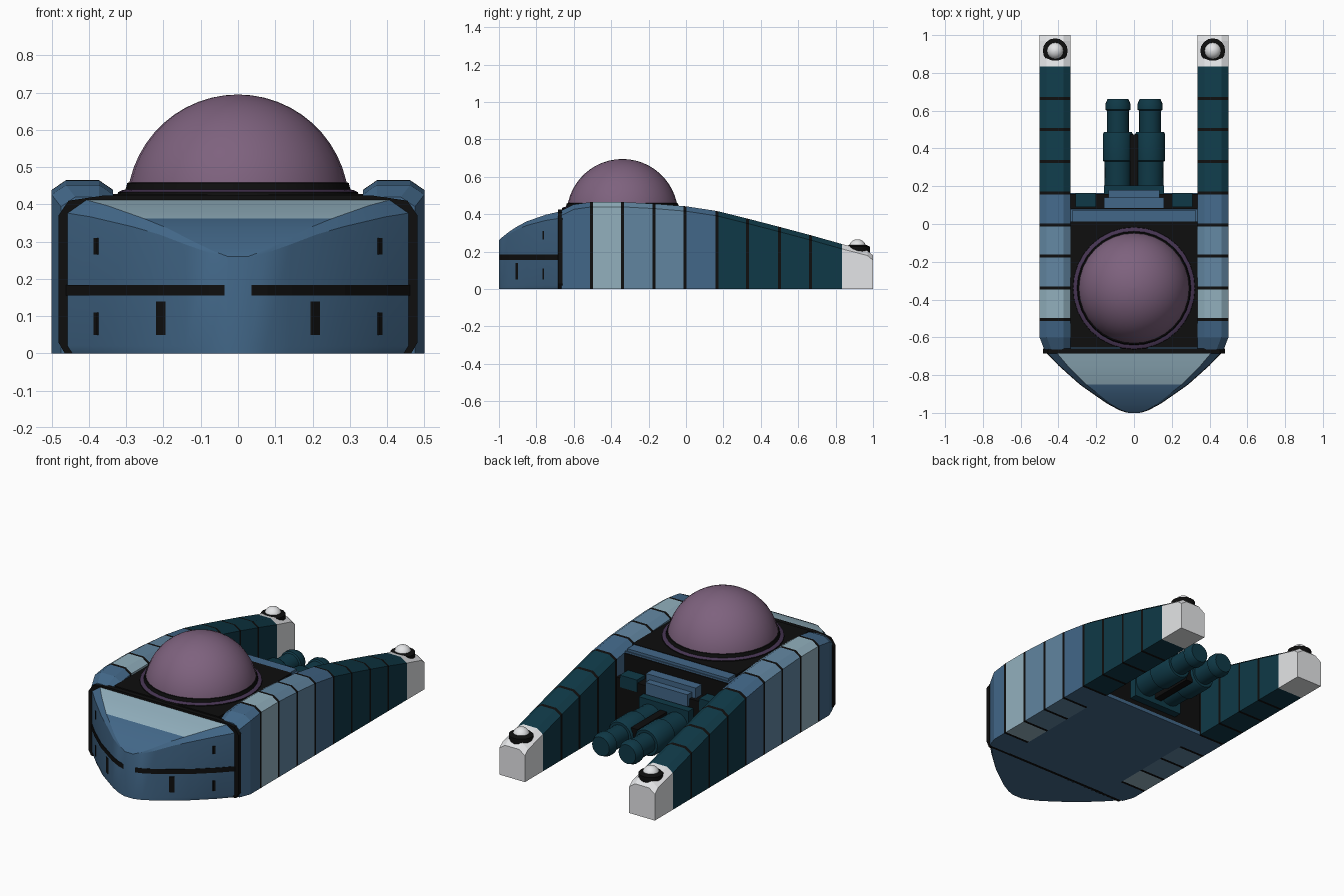
import bpy, bmesh, math
from mathutils import Vector

if "Cube" in bpy.data.objects:
    bpy.data.objects.remove(bpy.data.objects["Cube"])


def material(name, r, g, b):
    lin = [(c / 255 / 12.92) if c < 11 else ((c / 255 + 0.055) / 1.055) ** 2.4 for c in (r, g, b)]
    m = bpy.data.materials.new(name)
    m.diffuse_color = (*lin, 1)
    m.use_nodes = True
    m.node_tree.nodes["Principled BSDF"].inputs["Base Color"].default_value = m.diffuse_color
    return m


MID = material("mid_blue", 66, 103, 136)
SOFT = material("soft_blue", 97, 133, 160)
PALE = material("pale_blue", 146, 176, 190)
TEAL = material("dark_teal", 15, 57, 71)
WHITE = material("white", 228, 229, 231)
PURPLE = material("dome_purple", 126, 98, 126)
PLUM = material("dark_plum", 70, 52, 82)
BLACK = material("black", 14, 14, 14)


def finish(name, bm, mats, smooth=None):
    bmesh.ops.recalc_face_normals(bm, faces=bm.faces)
    me = bpy.data.meshes.new(name)
    bm.to_mesh(me)
    bm.free()
    for m in mats:
        me.materials.append(m)
    ob = bpy.data.objects.new(name, me)
    bpy.context.collection.objects.link(ob)
    if smooth:
        bpy.ops.object.select_all(action='DESELECT')
        ob.select_set(True)
        bpy.context.view_layer.objects.active = ob
        bpy.ops.object.shade_smooth_by_angle(angle=math.radians(smooth))
    return ob


def skin(name, rings, mats, rule=None, smooth=None):
    """Joins equal rings of points, with caps; rule(ring, side) gives the material index."""
    bm = bmesh.new()
    vs = [[bm.verts.new(p) for p in ring] for ring in rings]
    n = len(rings[0])
    for i in range(len(vs) - 1):
        for j in range(n):
            k = (j + 1) % n
            f = bm.faces.new((vs[i][j], vs[i][k], vs[i + 1][k], vs[i + 1][j]))
            f.material_index = rule(i, j) if rule else 0
    for i, end in ((0, vs[0]), (len(vs) - 2, vs[-1])):
        bm.faces.new(end).material_index = rule(i, 0) if rule else 0
    return finish(name, bm, mats, smooth)


def lathe(name, profile, centre, mats, axis='z', sides=24, rule=None):
    rings = []
    for r, h in profile:
        ring = []
        for k in range(sides):
            a = 2 * math.pi * k / sides
            u, v = r * math.cos(a), r * math.sin(a)
            ring.append(Vector(centre) + Vector((u, v, h) if axis == 'z' else (u, h, v)))
        rings.append(ring)
    return skin(name, rings, mats, rule, 40)


def box(name, x0, x1, y0, y1, z0, z1, mat):
    rings = [[(x0, y, z0), (x1, y, z0), (x1, y, z1), (x0, y, z1)] for y in (y0, y1)]
    return skin(name, rings, [mat])


def lerp(table, y, col):
    for a, b in zip(table, table[1:]):
        if y <= b[0]:
            t = (y - a[0]) / (b[0] - a[0])
            return a[col] + t * (b[col] - a[col])
    return table[-1][col]


# Side pods: chamfered beams with coloured segments and black seams
TOP = [(-0.665, 0.42), (-0.6, 0.452), (-0.505, 0.465), (-0.34, 0.465), (-0.17, 0.456), (0, 0.442),
       (0.165, 0.417), (0.33, 0.376), (0.5, 0.332), (0.665, 0.288), (0.835, 0.24), (0.97, 0.205), (1, 0.18)]
SEAMS = [-0.505, -0.34, -0.17, -0.005, 0.165, 0.33, 0.5, 0.665]
stations = sorted([-0.665, -0.6, 0.835, 0.97, 1] + [s + d for s in SEAMS for d in (-0.008, 0.008)])
POD_MATS = [MID, PALE, SOFT, TEAL, WHITE, BLACK]


def pod_rule(i, j):
    y = (stations[i] + stations[i + 1]) / 2
    if any(abs(y - s) < 0.002 for s in SEAMS):
        return 5
    for limit, idx in ((-0.505, 0), (-0.34, 1), (-0.005, 2), (0.165, 0), (0.835, 3)):
        if y < limit:
            return idx
    return 4


for s, side in ((-1, "left"), (1, "right")):
    rings = []
    for y in stations:
        t = lerp(TOP, y, 1)
        out = 0.475 if y < -0.66 else 0.5
        rings.append([(s * x, y, z) for x, z in ((0.335, 0), (out, 0), (out, t - 0.026), (out - 0.038, t),
                                                 (0.373, t), (0.335, t - 0.026))])
    skin(side + "_pod", rings, POD_MATS, pod_rule)
    # Lamp balls with black collars at the pod tips
    lathe(side + "_lamp_collar", [(0.066, -0.04), (0.066, 0.004), (0.045, 0.014)],
          (s * 0.417, 0.917, 0.222), [BLACK], sides=16)
    ball = [(max(0.0005, 0.047 * math.cos(a)), 0.047 * math.sin(a))
            for a in [math.radians(-30 + 15 * k) for k in range(9)]]
    lathe(side + "_lamp", ball, (s * 0.417, 0.917, 0.219), [WHITE], sides=16)

# Nose: pointed wedge with pale top panel (y, half width, top)
NOSE = [(-1, 0.03, 0.26), (-0.985, 0.075, 0.275), (-0.95, 0.14, 0.303), (-0.9, 0.212, 0.336),
        (-0.85, 0.283, 0.362), (-0.75, 0.395, 0.397), (-0.68, 0.462, 0.413)]
rings = []
for y, w, z in NOSE:
    c = 0.11 * w
    rings.append([(-w + c / 4, y, 0), (w - c / 4, y, 0), (w, y, 0.02), (w, y, z - c * 0.7), (w - c, y, z),
                  (-w + c, y, z), (-w, y, z - c * 0.7), (-w, y, 0.02)])
skin("nose", rings, [MID, PALE], lambda i, j: 1 if j == 4 and i >= 4 else 0, 25)


# Black slot and small scuffs, following the nose walls
def wall_band(name, y0, y1, z0, z1):
    ys = [y0] + [p[0] for p in NOSE if y0 < p[0] < y1] + [y1]
    rings = []
    for y in ys:
        w = lerp(NOSE, y, 1) + 0.004
        rings.append([(-w, y, z0), (w, y, z0), (w, y, z1), (-w, y, z1)])
    return skin(name, rings, [BLACK])


wall_band("nose_slot", -0.998, -0.68, 0.156, 0.184)
for i, (y0, y1, z0, z1) in enumerate([(-0.912, -0.897, 0.05, 0.14), (-0.768, -0.76, 0.05, 0.11),
                                      (-0.768, -0.76, 0.265, 0.31)]):
    wall_band("nose_scuff_%d" % i, y0, y1, z0, z1)

# Black gap frame between nose and hull
half = [(0.465, 0), (0.482, 0.03), (0.482, 0.37), (0.455, 0.41), (0.36, 0.424)]
outline = half + [(-x, z) for x, z in reversed(half)]
skin("nose_gap", [[(x, y, z) for x, z in outline] for y in (-0.685, -0.66)], [BLACK])

# Hull between the pods and its black deck
box("hull", -0.336, 0.336, -0.662, 0.08, 0, 0.41, MID)
box("deck", -0.336, 0.336, -0.655, 0.012, 0.405, 0.428, BLACK)
box("deck_rear_strip", -0.325, 0.325, 0.012, 0.075, 0.40, 0.425, MID)
box("rear_floor", -0.336, 0.336, 0.07, 0.165, 0, 0.02, MID)
box("rear_wall", -0.336, 0.336, 0.07, 0.16, 0.02, 0.29, BLACK)
box("rear_upper_seam", -0.336, 0.336, 0.075, 0.085, 0.28, 0.40, BLACK)
box("rear_block", -0.135, 0.135, 0.095, 0.18, 0.25, 0.32, MID)
box("rear_block_ledge", -0.16, 0.16, 0.08, 0.14, 0.28, 0.35, MID)

# Dome with plum ring on a black collar
lathe("dome_collar", [(0.325, 0.42), (0.322, 0.433), (0.312, 0.438), (0.302, 0.440), (0.297, 0.458), (0.28, 0.46)],
      (0, -0.34, 0), [BLACK, PLUM], sides=32, rule=lambda i, j: 1 if i in (1, 2) else 0)
dome = [(max(0.0005, 0.298 * math.cos(a)), 0.298 * math.sin(a))
        for a in [math.radians(6 + 7 * k) for k in range(13)]]
lathe("dome", dome, (0, -0.34, 0.397), [PURPLE], sides=32)

# Twin engines, mount and side brackets
box("engine_mount", -0.16, 0.16, 0.155, 0.205, 0.05, 0.24, TEAL)
box("engine_spine", -0.022, 0.022, 0.2, 0.475, 0.08, 0.2, BLACK)
ENGINE = [(0.07, 0.16), (0.07, 0.2), (0.072, 0.33), (0.08, 0.335), (0.08, 0.475), (0.073, 0.487), (0.058, 0.487),
          (0.058, 0.6), (0.067, 0.605), (0.067, 0.635), (0.055, 0.662), (0.0005, 0.662)]
for s, side in ((-1, "left"), (1, "right")):
    lathe(side + "_engine", ENGINE, (s * 0.085, 0, 0.145), [TEAL], axis='y', sides=20)
    a, b = sorted((s * 0.2, s * 0.31))
    box(side + "_rear_bracket", a, b, 0.09, 0.165, 0.24, 0.31, TEAL)
